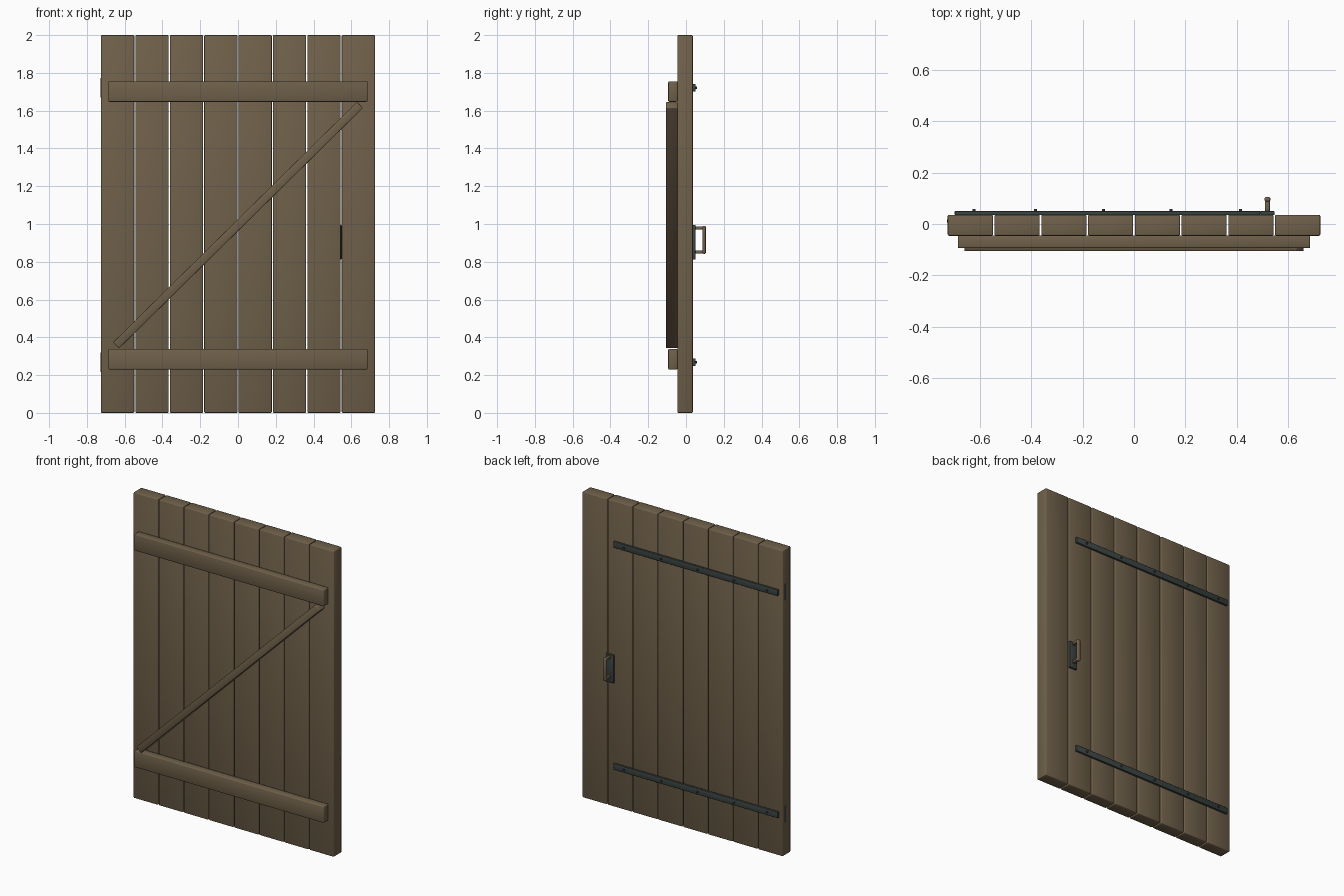
import bpy, bmesh, math
from mathutils import Matrix

if "Cube" in bpy.data.objects:
    bpy.data.objects.remove(bpy.data.objects["Cube"])


def material(name, rgb):
    m = bpy.data.materials.new(name)
    m.diffuse_color = (*rgb, 1)
    m.use_nodes = True
    m.node_tree.nodes["Principled BSDF"].inputs["Base Color"].default_value = m.diffuse_color
    return m


WOOD = material("weathered wood", (0.16, 0.117, 0.068))
IRON = material("dark iron", (0.042, 0.056, 0.053))


def finish(bm, name, mat):
    me = bpy.data.meshes.new(name)
    bm.to_mesh(me)
    bm.free()
    for p in me.polygons:
        p.use_smooth = True
    me.materials.append(mat)
    ob = bpy.data.objects.new(name, me)
    bpy.context.collection.objects.link(ob)
    return ob


def box(name, x, y, z, mat, bevel=0.005, turn=0.0):
    """Bevelled box from (min, max) ranges, turned about its own y axis."""
    size = [b - a for a, b in (x, y, z)]
    mid = [(a + b) / 2 for a, b in (x, y, z)]
    bm = bmesh.new()
    bmesh.ops.create_cube(bm, size=1)
    bmesh.ops.scale(bm, vec=size, verts=bm.verts)
    bmesh.ops.bevel(bm, geom=bm.edges[:], offset=bevel, segments=2,
                    profile=0.5, affect='EDGES')
    bm.transform(Matrix.Translation(mid) @ Matrix.Rotation(turn, 4, 'Y'))
    return finish(bm, name, mat)


def cylinder(name, centre, radius, depth, mat, axis=None):
    bm = bmesh.new()
    bmesh.ops.create_cone(bm, cap_ends=True, segments=16, radius1=radius,
                          radius2=radius, depth=depth)
    rot = Matrix.Rotation(math.pi / 2, 4, axis) if axis else Matrix()
    bm.transform(Matrix.Translation(centre) @ rot)
    ob = finish(bm, name, mat)
    ob.data.set_sharp_from_angle(angle=math.radians(40))
    return ob


FRONT, BACK = -0.046, 0.036

# Eight upright planks with narrow gaps
for i in range(8):
    x0 = -0.725 + i * 0.182
    box(f"plank_{i + 1}", (x0, x0 + 0.176), (FRONT, BACK), (0, 2), WOOD)

# Front rails
for label, z0 in (("lower", 0.23), ("upper", 1.647)):
    box(f"{label}_rail", (-0.686, 0.686), (-0.094, FRONT + 0.001),
        (z0, z0 + 0.108), WOOD)

# Diagonal brace between the rails
dx, dz = 1.291, 1.273
half = math.hypot(dx, dz) / 2
box("diagonal_brace", (-half, half), (-0.106, FRONT + 0.001),
    (0.994 - 0.0225, 0.994 + 0.0225), WOOD, 0.004, -math.atan2(dz, dx))

# Back strap hinges with rivets and a barrel let into the hinge edge
for label, z in (("lower", 0.268), ("upper", 1.721)):
    box(f"{label}_hinge_strap", (-0.698, 0.492), (BACK - 0.001, 0.05),
        (z - 0.02, z + 0.02), IRON, 0.003)
    for i, x in enumerate((-0.623, -0.383, -0.119, 0.144, 0.414)):
        cylinder(f"{label}_rivet_{i + 1}", (x, 0.05, z), 0.006, 0.015, IRON, 'X')
    cylinder(f"{label}_hinge_barrel", (-0.71, 0.012, z), 0.018, 0.105, IRON)

# Handle: back plate, two posts and an upright grip
box("handle_plate", (0.491, 0.547), (BACK - 0.001, 0.05), (0.812, 0.995), IRON, 0.003)
for label, z in (("lower", 0.852), ("upper", 0.979)):
    box(f"{label}_handle_post", (0.510, 0.529), (0.048, 0.095),
        (z - 0.008, z + 0.008), WOOD, 0.003)
box("handle_grip", (0.508, 0.531), (0.087, 0.105), (0.842, 0.99), WOOD, 0.006)
